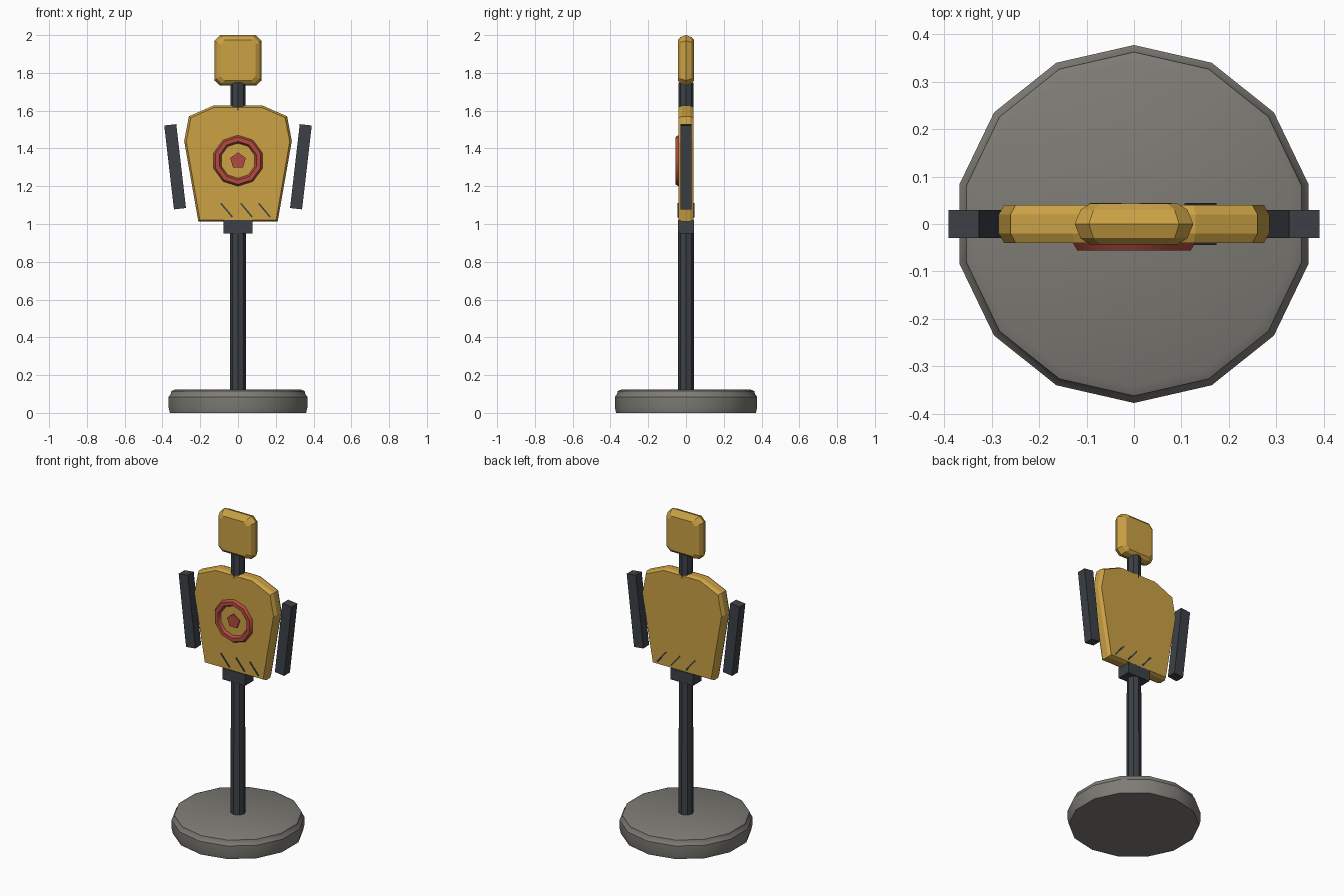
import bpy, bmesh, math
from mathutils import Matrix

if "Cube" in bpy.data.objects:
    bpy.data.objects.remove(bpy.data.objects["Cube"])


def material(name, rgb):
    m = bpy.data.materials.new(name)
    m.diffuse_color = (*rgb, 1)
    m.use_nodes = True
    m.node_tree.nodes["Principled BSDF"].inputs["Base Color"].default_value = m.diffuse_color
    return m


YELLOW = material("yellow_paint", (0.60, 0.36, 0.06))
DARK = material("dark_metal", (0.045, 0.052, 0.062))
STONE = material("stone", (0.21, 0.20, 0.18))
RED = material("red_paint", (0.45, 0.07, 0.05))


def finish(name, bm, mat, smooth=False):
    bmesh.ops.recalc_face_normals(bm, faces=bm.faces)
    me = bpy.data.meshes.new(name)
    bm.to_mesh(me)
    bm.free()
    ob = bpy.data.objects.new(name, me)
    bpy.context.collection.objects.link(ob)
    me.materials.append(mat)
    if smooth:
        bpy.ops.object.select_all(action='DESELECT')
        ob.select_set(True)
        bpy.context.view_layer.objects.active = ob
        bpy.ops.object.shade_smooth_by_angle(angle=math.radians(35))
    return ob


def loft(name, rings, mat, smooth=False):
    """Skin matching point rings and cap both ends."""
    bm = bmesh.new()
    loops = [[bm.verts.new(p) for p in r] for r in rings]
    n = len(loops[0])
    for a, b in zip(loops, loops[1:]):
        for i in range(n):
            j = (i + 1) % n
            bm.faces.new((a[i], a[j], b[j], b[i]))
    bm.faces.new(loops[0])
    bm.faces.new(loops[-1])
    return finish(name, bm, mat, smooth)


def turned(name, profile, sides, mat, smooth=True):
    """Stack of (radius, z) rings around the vertical axis."""
    return loft(name, [[(r * math.sin(math.tau * i / sides), r * math.cos(math.tau * i / sides), z)
                        for i in range(sides)] for r, z in profile], mat, smooth)


def plate(name, half, layers, centre_z, mat):
    """Mirrored outline (x, z), lofted through (y, x scale, z scale) layers."""
    outline = half + [(-x, z) for x, z in reversed(half)]
    return loft(name, [[(x * sx, y, centre_z + (z - centre_z) * sz) for x, z in outline]
                       for y, sx, sz in layers], mat)


def box(name, size, loc, tilt, mat):
    bm = bmesh.new()
    bmesh.ops.create_cube(bm, size=1, matrix=Matrix.Translation(loc)
                          @ Matrix.Rotation(tilt, 4, 'Y') @ Matrix.Diagonal((*size, 1)))
    return finish(name, bm, mat)


# Weighted base with a rounded lip, and the post
turned("base", [(0.37, 0), (0.377, 0.03), (0.377, 0.085), (0.365, 0.1),
                (0.362, 0.115), (0.342, 0.124)], 14, STONE)
turned("post", [(0.043, 0.10), (0.041, 0.98)], 8, DARK)
box("post_collar", (0.155, 0.085, 0.07), (0, 0, 0.985), 0, DARK)

# Torso and head plates with chamfered rims
plate("torso", [(0.21, 1.013), (0.285, 1.44), (0.26, 1.57), (0.13, 1.627)],
      [(-0.04, 0.96, 0.97), (-0.02, 1, 1), (0.02, 1, 1), (0.04, 0.96, 0.97)], 1.32, YELLOW)
plate("head", [(0.095, 1.733), (0.125, 1.76), (0.125, 1.97), (0.095, 2.0)],
      [(-0.043, 0.74, 0.80), (-0.030, 0.90, 0.92), (0, 1, 1),
       (0.030, 0.90, 0.92), (0.043, 0.74, 0.80)], 1.867, YELLOW)
turned("neck", [(0.041, 1.60), (0.041, 1.75)], 8, DARK)

# Splayed arm bars
for side, s in (("left", -1), ("right", 1)):
    box(side + "_arm", (0.064, 0.058, 0.447), (s * 0.333, 0, 1.303), s * math.radians(6.6), DARK)

# Bullseye ring: a faceted torus facing the front
bm = bmesh.new()
N, M = 10, 6
grid = []
for i in range(N):
    a = math.tau * (i + 0.5) / N
    row = []
    for k in range(M):
        b = math.tau * k / M
        r = 0.114 + 0.023 * math.cos(b)
        row.append(bm.verts.new((r * math.cos(a), -0.037 + 0.022 * math.sin(b), 1.335 + r * math.sin(a))))
    grid.append(row)
for i in range(N):
    for k in range(M):
        p, q = grid[i], grid[(i + 1) % N]
        bm.faces.new((p[k], q[k], q[(k + 1) % M], p[(k + 1) % M]))
finish("target_ring", bm, RED, True)

# Bullseye centre
loft("target_centre", [[(0.044 * math.sin(math.tau * i / 5), y, 1.335 + 0.044 * math.cos(math.tau * i / 5))
                        for i in range(5)] for y in (-0.048, -0.03)], RED)

# Slanted scratch marks running through the torso
for i, x in enumerate((-0.06, 0.045, 0.14)):
    box(f"scratch_{i + 1}", (0.008, 0.088, 0.095), (x, 0, 1.073), math.radians(-40), DARK)
